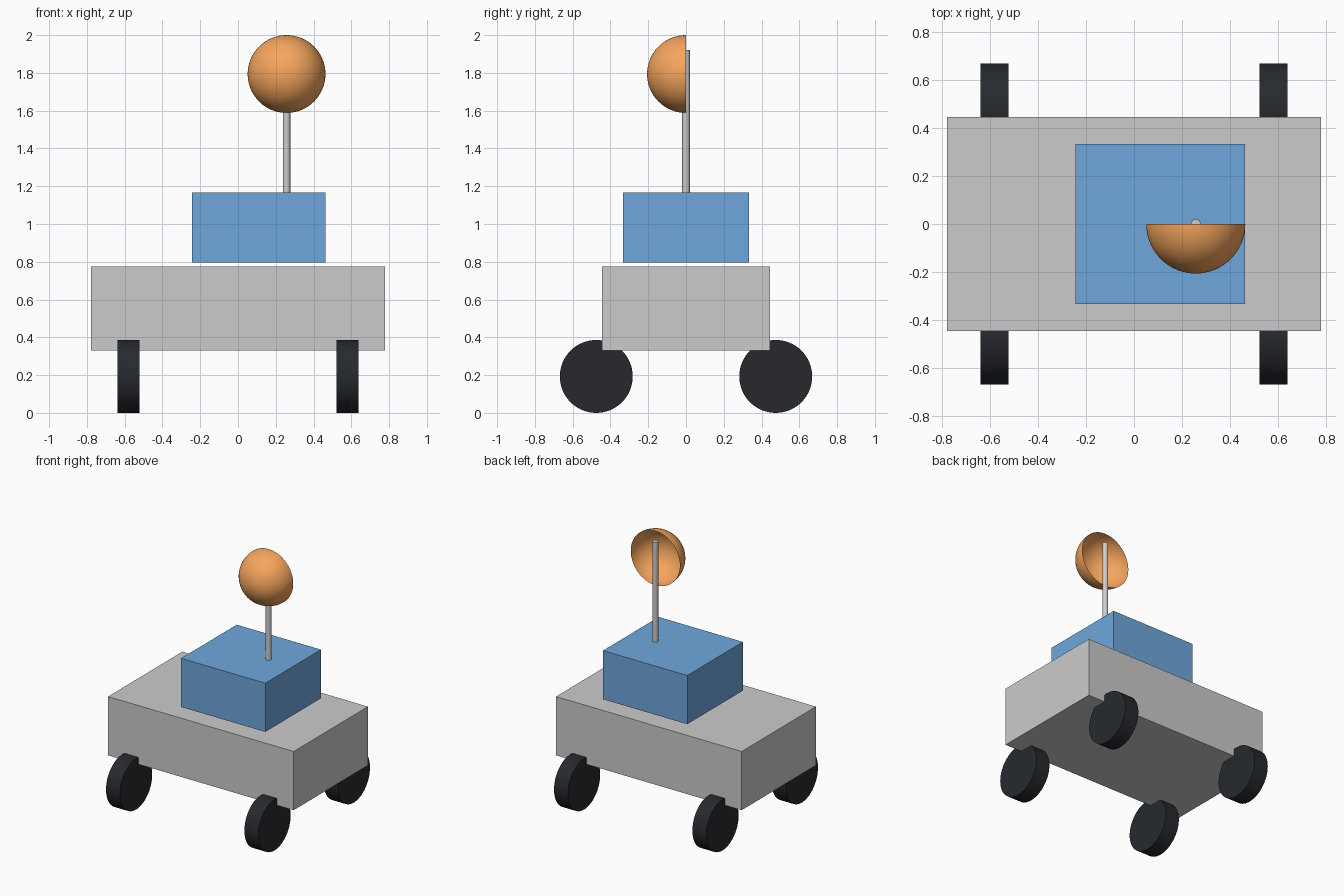
import bpy, bmesh, math
from mathutils import Matrix

if "Cube" in bpy.data.objects:
    bpy.data.objects.remove(bpy.data.objects["Cube"])


def material(name, rgb):
    m = bpy.data.materials.new(name)
    m.diffuse_color = (*rgb, 1)
    m.use_nodes = True
    m.node_tree.nodes["Principled BSDF"].inputs["Base Color"].default_value = m.diffuse_color
    return m


BLUE = material("blue", (0.16, 0.39, 0.72))
ORANGE = material("orange", (0.92, 0.38, 0.11))
BLACK = material("black", (0.019, 0.022, 0.027))


def finish(name, bm, loc, mat=None, smooth=False):
    mesh = bpy.data.meshes.new(name)
    bm.to_mesh(mesh)
    bm.free()
    ob = bpy.data.objects.new(name, mesh)
    ob.location = loc
    bpy.context.collection.objects.link(ob)
    if mat:
        mesh.materials.append(mat)
    if smooth:
        bpy.ops.object.select_all(action='DESELECT')
        ob.select_set(True)
        bpy.context.view_layer.objects.active = ob
        bpy.ops.object.shade_smooth_by_angle(angle=math.radians(30))
    return ob


def box(name, size, loc, mat=None):
    bm = bmesh.new()
    bmesh.ops.create_cube(bm, size=1, matrix=Matrix.Diagonal((*size, 1)))
    return finish(name, bm, loc, mat)


def cylinder(name, radius, depth, loc, mat=None, rot=Matrix()):
    bm = bmesh.new()
    bmesh.ops.create_cone(bm, cap_ends=True, segments=64, radius1=radius,
                          radius2=radius, depth=depth, matrix=rot)
    return finish(name, bm, loc, mat, True)


# Chassis and the cabin floating just above it
box("chassis", (1.556, 0.89, 0.445), (0, 0, 0.5535))
box("cabin", (0.706, 0.666, 0.369), (0.109, 0, 0.9815), BLUE)

# Four wheels with axles along x
sideways = Matrix.Rotation(math.pi / 2, 4, 'Y')
for sx, side in ((-1, "left"), (1, "right")):
    for sy, end in ((-1, "front"), (1, "back")):
        cylinder(f"wheel_{end}_{side}", 0.193, 0.117,
                 (sx * 0.58, sy * 0.475, 0.193), BLACK, sideways)

# Mast
cylinder("mast", 0.02, 0.757, (0.257, 0, 1.5435))

# Dish: open hemisphere bulging to the front
bm = bmesh.new()
bmesh.ops.create_uvsphere(bm, u_segments=64, v_segments=32, radius=0.206,
                          matrix=Matrix.Rotation(math.pi / 2, 4, 'X'))
bmesh.ops.delete(bm, geom=[v for v in bm.verts if v.co.y > 1e-4], context='VERTS')
finish("dish", bm, (0.257, 0, 1.794), ORANGE, True)
